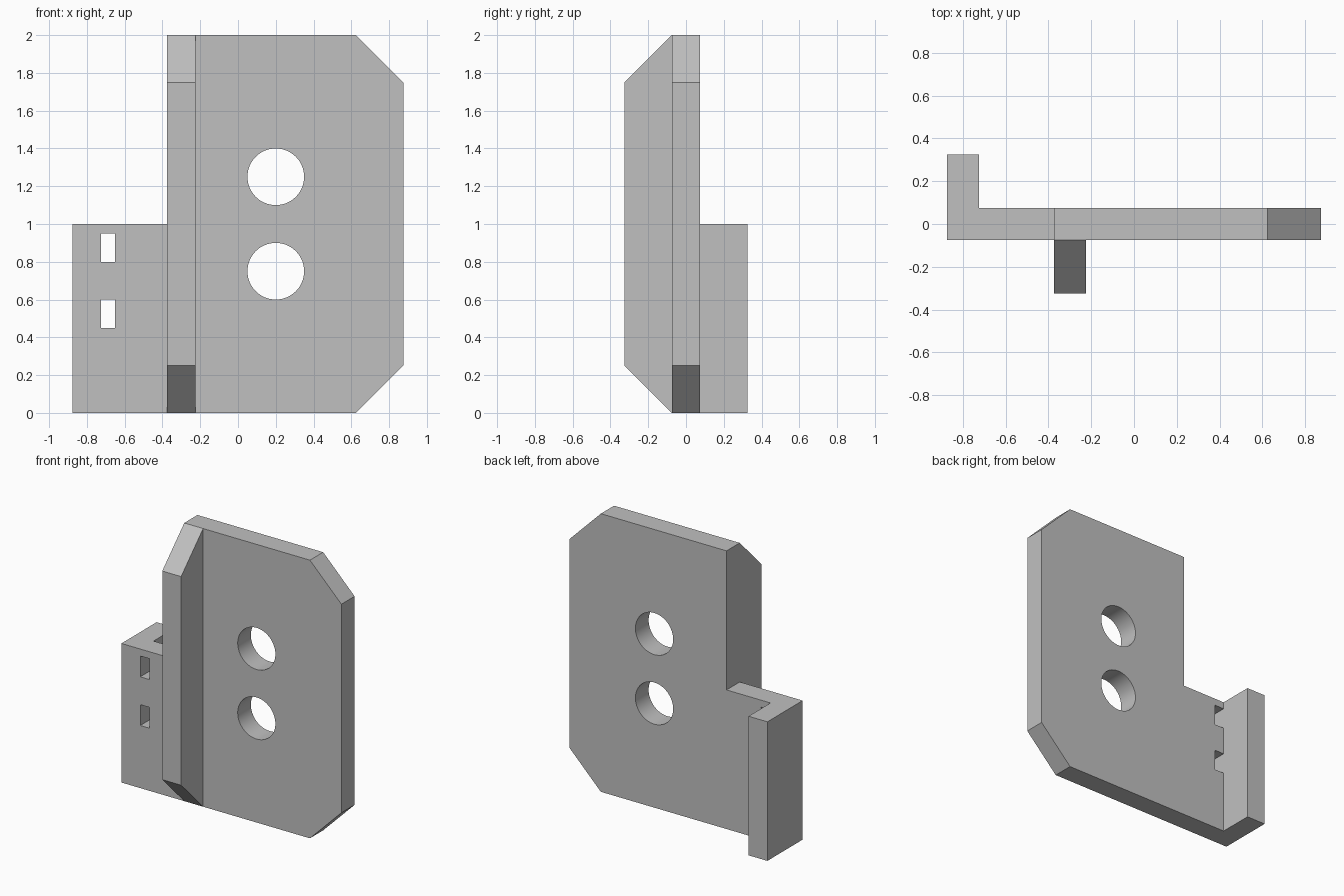
import bpy, bmesh, math
from mathutils import Vector

cube = bpy.data.objects.get("Cube")
if cube:
    bpy.data.objects.remove(cube, do_unlink=True)

T = 0.075      # half the sheet thickness
REACH = 0.325  # how far each flange stands out
CH = 0.25      # corner chamfer

grey = bpy.data.materials.new("plain grey")
grey.use_nodes = True
grey.diffuse_color = (0.53, 0.53, 0.53, 1)
grey.node_tree.nodes["Principled BSDF"].inputs["Base Color"].default_value = grey.diffuse_color


def prism(name, outline, depth, open_start=None):
    """Extrude a planar outline; optionally drop faces lying on a hidden seat plane y."""
    bm = bmesh.new()
    face = bm.faces.new([bm.verts.new(p) for p in outline])
    ext = bmesh.ops.extrude_face_region(bm, geom=[face], use_keep_orig=True)
    verts = [g for g in ext["geom"] if isinstance(g, bmesh.types.BMVert)]
    bmesh.ops.translate(bm, verts=verts, vec=Vector(depth))
    bmesh.ops.recalc_face_normals(bm, faces=bm.faces)
    if open_start is not None:
        seat = [f for f in bm.faces if all(abs(v.co.y - open_start) < 1e-5 for v in f.verts)]
        bmesh.ops.delete(bm, geom=seat, context='FACES')
    mesh = bpy.data.meshes.new(name)
    bm.to_mesh(mesh)
    bm.free()
    mesh.materials.append(grey)
    obj = bpy.data.objects.new(name, mesh)
    bpy.context.collection.objects.link(obj)
    return obj


def rect(x0, x1, z0, z1, y):
    return [(x0, y, z0), (x1, y, z0), (x1, y, z1), (x0, y, z1)]


def cut(target, cutter):
    cutter.hide_render = True
    mod = target.modifiers.new("cut", 'BOOLEAN')
    mod.operation = 'DIFFERENCE'
    mod.solver = 'EXACT'
    mod.object = cutter
    bpy.context.view_layer.objects.active = target
    bpy.ops.object.modifier_apply(modifier=mod.name)
    bpy.data.objects.remove(cutter, do_unlink=True)


# Main plate: tall chamfered panel with a lower tab on its right
profile = [(-0.875, 0), (0.875 - CH, 0), (0.875, CH), (0.875, 2 - CH),
           (0.875 - CH, 2), (-0.375, 2), (-0.375, 1), (-0.875, 1)]
plate = prism("main_plate", [(x, -T, z) for x, z in profile], (0, 2 * T, 0))

# Two round holes
for z in (0.75, 1.25):
    ring = [(0.2 + 0.15 * math.cos(a), -0.2, z + 0.15 * math.sin(a))
            for a in (math.tau * i / 64 for i in range(64))]
    cut(plate, prism("hole_cutter", ring, (0, 0.4, 0)))

# Two slots beside the rear flange
for z in (0.45, 0.8):
    cut(plate, prism("slot_cutter", rect(-0.725, -0.65, z, z + 0.15, -0.2), (0, 0.4, 0)))

# Front flange with chamfered ends
side = [(-T, 0), (-T, 2), (-REACH, 2 - CH), (-REACH, CH)]
prism("front_flange", [(-0.375, y, z) for y, z in side], (2 * T, 0, 0), open_start=-T)

# Rear flange behind the tab
prism("rear_flange", rect(-0.875, -0.725, 0, 1, T), (0, REACH - T, 0), open_start=T)

# Smooth hole walls, crisp edges elsewhere
bpy.ops.object.select_all(action='DESELECT')
plate.select_set(True)
bpy.context.view_layer.objects.active = plate
bpy.ops.object.shade_smooth_by_angle(angle=math.radians(30))
